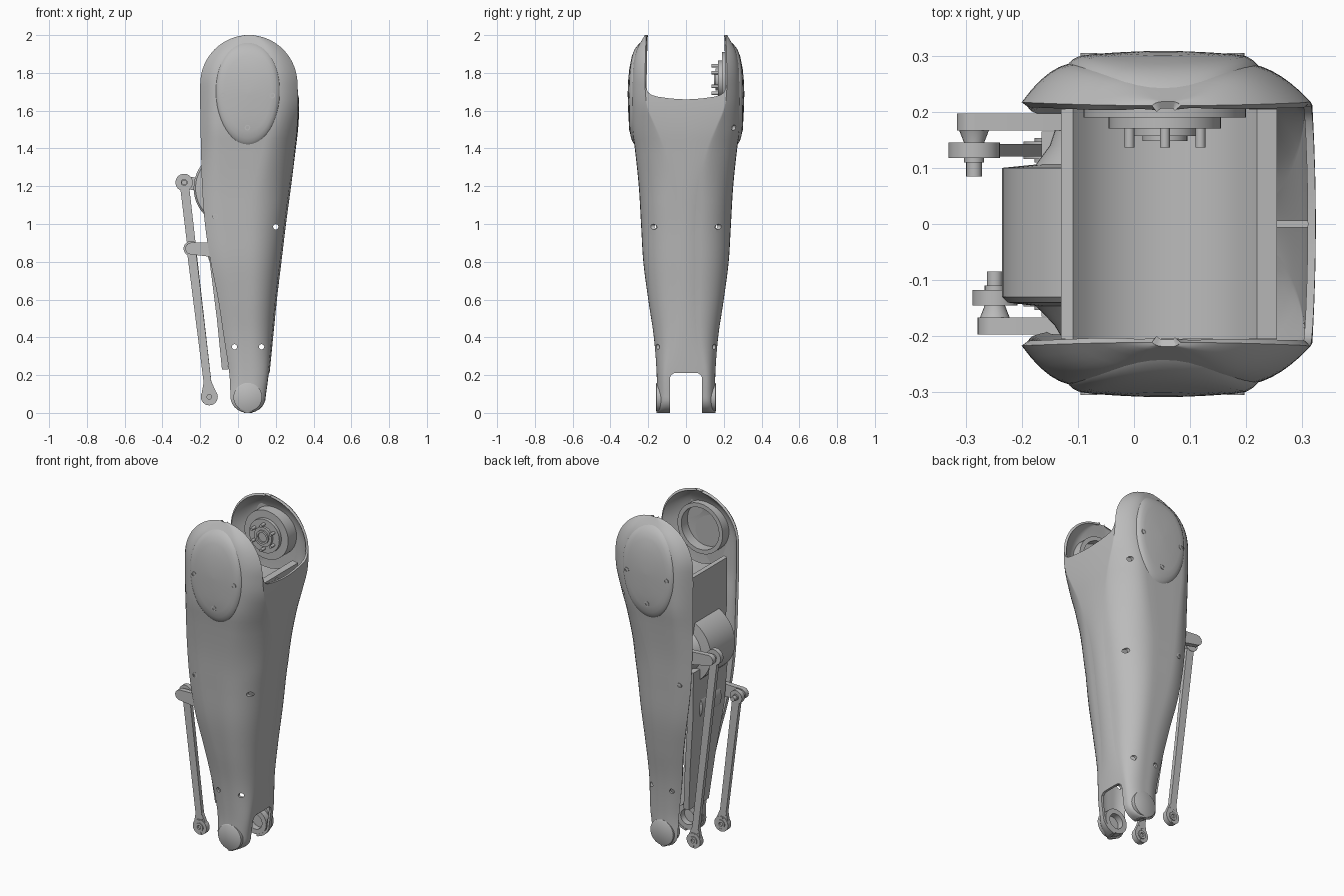
import bpy, bmesh
from math import sin, cos, pi, radians, sqrt, atan2, hypot, acos

if "Cube" in bpy.data.objects:
    bpy.data.objects.remove(bpy.data.objects["Cube"])

grey = bpy.data.materials.new("satin_grey")
grey.use_nodes = True
grey.diffuse_color = (0.5, 0.5, 0.5, 1)
grey.node_tree.nodes["Principled BSDF"].inputs["Base Color"].default_value = (0.5, 0.5, 0.5, 1)


def finish(name, bm, angle=35, recalc=True):
    if recalc:
        bmesh.ops.recalc_face_normals(bm, faces=bm.faces)
    mesh = bpy.data.meshes.new(name)
    bm.to_mesh(mesh)
    bm.free()
    obj = bpy.data.objects.new(name, mesh)
    bpy.context.collection.objects.link(obj)
    mesh.materials.append(grey)
    smooth(obj, angle)
    return obj


def smooth(obj, angle):
    bpy.ops.object.select_all(action="DESELECT")
    obj.select_set(True)
    bpy.context.view_layer.objects.active = obj
    bpy.ops.object.shade_smooth_by_angle(angle=radians(angle))


def loft(name, rings, angle=35):
    """Closed rings of equal length, capped at both ends."""
    bm = bmesh.new()
    rows = [[bm.verts.new(p) for p in ring] for ring in rings]
    n = len(rows[0])
    for a, b in zip(rows, rows[1:]):
        for i in range(n):
            bm.faces.new((a[i], a[(i + 1) % n], b[(i + 1) % n], b[i]))
    bm.faces.new(rows[0])
    bm.faces.new(rows[-1])
    return finish(name, bm, angle)


def prism_y(name, outline, y0, y1):
    return loft(name, [[(x, y, z) for x, z in outline] for y in (y0, y1)])


def circle(x, z, r, n=32):
    return [(x + r * cos(2 * pi * i / n), z + r * sin(2 * pi * i / n)) for i in range(n)]


def turned(name, x, z, steps, n=32):
    """Solid turned about a y axis; steps are (radius, y)."""
    return loft(name, [[(px, y, pz) for px, pz in circle(x, z, r, n)] for r, y in steps])


def tube(name, x, z, ro, ri, y0, y1, n=32):
    bm = bmesh.new()
    rows = [[bm.verts.new((px, y, pz)) for px, pz in circle(x, z, r, n)]
            for r, y in ((ro, y0), (ro, y1), (ri, y1), (ri, y0))]
    for k in range(4):
        a, b = rows[k], rows[(k + 1) % 4]
        for i in range(n):
            bm.faces.new((a[i], a[(i + 1) % n], b[(i + 1) % n], b[i]))
    return finish(name, bm)


def arm_outline(a, ra, b, rb, n=12):
    """Outline wrapping two circles."""
    base = atan2(b[1] - a[1], b[0] - a[0])
    t = acos((ra - rb) / hypot(b[0] - a[0], b[1] - a[1]))
    pts = []
    for c, r, s, e in ((b, rb, -t, t), (a, ra, t, 2 * pi - t)):
        for i in range(n + 1):
            u = base + s + (e - s) * i / n
            pts.append((c[0] + r * cos(u), c[1] + r * sin(u)))
    return pts


# Shell stations: height, rear x, front wall x, half width, rear rim half width, wall half width
STATIONS = [(0.085, -0.04, 0.145, 0.155, 0.135, 0.1), (0.2, -0.045, 0.16, 0.155, 0.13, 0.1),
            (0.4, -0.075, 0.18, 0.17, 0.145, 0.06), (0.6, -0.105, 0.2, 0.2, 0.175, 0.05),
            (0.8, -0.145, 0.224, 0.226, 0.2, 0.05), (1.0, -0.175, 0.248, 0.238, 0.208, 0.05),
            (1.2, -0.19, 0.275, 0.25, 0.212, 0.065), (1.4, -0.196, 0.3, 0.271, 0.215, 0.115),
            (1.5, -0.198, 0.312, 0.284, 0.217, 0.155), (1.62, -0.2, 0.318, 0.287, 0.217, 0.205),
            (1.74, -0.2, 0.315, 0.287, 0.217, 0.217), (1.84, 0, 0, 0.28, 0.216, 0.216),
            (1.92, 0, 0, 0.262, 0.214, 0.214), (2.0, 0, 0, 0.218, 0.211, 0.211)]


def station(z, col):
    """Smooth interpolation of one station column."""
    z = max(z, STATIONS[0][0])
    last = len(STATIONS) - 1 if col > 2 else 10
    k = next((i for i in range(last) if z <= STATIONS[i + 1][0]), last - 1)
    p = [STATIONS[min(max(k + d, 0), last)] for d in (-1, 0, 1, 2)]
    h = p[2][0] - p[1][0]
    t = min((z - p[1][0]) / h, 1)
    m1 = (p[2][col] - p[0][col]) / (p[2][0] - p[0][0]) * h
    m2 = (p[3][col] - p[1][col]) / (p[3][0] - p[1][0]) * h
    a, b = p[1][col], p[2][col]
    return (a + m1 * t + (3 * (b - a) - 2 * m1 - m2) * t * t
            + (2 * (a - b) + m1 + m2) * t ** 3)


def section(z):
    """Rear x, front x, rear corner depth, front corner depth, front corner fullness."""
    xl, xr = station(min(z, 1.74), 1), station(min(z, 1.74), 2)
    s = 1
    if z > 1.74:
        s = sqrt(max(1 - ((z - 1.74) / 0.26) ** 2, 0.01))
    elif z < 0.085:
        s = sqrt(max(1 - ((0.085 - z) / 0.085) ** 2, 0.05))
    mid, hw = (xl + xr) / 2, (xr - xl) / 2 * s
    k = min(max((z - 1.1) / 0.55, 0), 1)
    return mid - hw, mid + hw, min(0.1, hw * 0.7), hw * (0.9 - 0.4 * k), 0.5 + 0.5 * k


def shell_y(x, z):
    xl, xr, al, ar, power = section(z)
    w, rim, wall = (station(z, c) for c in (3, 4, 5))
    tl = max(min((x - xl) / al, 1), 0)
    tr = max(min((xr - x) / ar, 1), 0)
    return min(rim + (w - rim) * (1 - (1 - tl) ** 2),
               wall + (w - wall) * (1 - (1 - tr) ** 2) ** power)


# Outer shell: C-shaped sections open at the rear, front wall ending in a saddle
SADDLE = [(0.97, 1.715), (0.93, 1.697), (0.85, 1.683), (0.7, 1.674), (0.45, 1.666), (0.2, 1.661), (0, 1.66)]
heights = [0.085 - 0.085 * cos(pi / 2 * i / 7) for i in range(7)]
heights += [0.085 + 1.655 * i / 40 for i in range(41)]
heights += [1.74 + 0.26 * sin(pi / 2 * i / 16) for i in range(1, 17)]
bm = bmesh.new()
rows = []
for z in heights:
    xl, xr, al, ar, power = section(z)
    xs = [xl + al * i / 6 for i in range(7)]
    xs += [xl + al + (xr - ar - xl - al) * i / 4 for i in range(1, 4)]
    xs += [xr - ar + ar * sin(pi / 2 * i / 10) for i in range(11)]
    half = [(x, shell_y(x, z), z) for x in xs]
    for f, top in SADDLE:
        zz = z if z < 1.4 else 1.4 + (min(z, 1.74) - 1.4) * (top - 1.4) / 0.34
        half.append((section(zz)[1] + 0.006 * (1 - f * f), station(zz, 5) * f, zz))
    rows.append([bm.verts.new(p) for p in half + [(x, -y, z) for x, y, z in reversed(half[:-1])]])
side_count = len(xs)
for z, a, b in zip(heights, rows, rows[1:]):
    for i in range(len(a) - 1):
        on_wall = side_count - 1 <= i < len(a) - side_count
        if z < 1.739 or not on_wall:
            bm.faces.new((a[i], b[i], b[i + 1], a[i + 1]))
bmesh.ops.delete(bm, geom=[v for v in bm.verts if not v.link_faces], context="VERTS")
shell = finish("outer_shell", bm, recalc=False)
sol = shell.modifiers.new("wall", "SOLIDIFY")
sol.thickness, sol.offset = 0.014, -1
bpy.ops.object.modifier_apply(modifier=sol.name)

# Ankle slot and screw holes cut through the shell
slot_half = [(0.086, -0.1), (0.086, 0.18), (0.08, 0.2), (0.06, 0.212)]
slot = slot_half + [(-y, z) for y, z in reversed(slot_half)]
cutters = [loft("ankle_cutter", [[(x, y, z) for y, z in slot] for x in (-0.5, 0.5)])]
for x, z, y0 in ((0.2, 0.985, -0.5), (-0.018, 0.35, -0.5), (0.125, 0.35, -0.5), (0.24, 1.51, 0.19)):
    cutters.append(turned("hole_cutter", x, z, [(0.014, y0), (0.014, 0.5)], 16))
for cutter in cutters:
    cutter.hide_render = True
    mod = shell.modifiers.new("cut", "BOOLEAN")
    mod.object, mod.solver = cutter, "EXACT"
    bpy.context.view_layer.objects.active = shell
    bpy.ops.object.modifier_apply(modifier=mod.name)
    bpy.data.objects.remove(cutter)
smooth(shell, 40)


def cap_outline(s, n=48):
    for i in range(n):
        a = 2 * pi * i / n
        yield 0.052 + 0.168 * s * cos(a) * (1 + 0.05 * sin(a)), 1.69 + 0.268 * s * sin(a)


for side, label in ((-1, "front"), (1, "back")):
    # Raised oval knee cover following the shell
    rings = []
    for s, lift in ((1.02, -0.004), (1, 0.001), (0.95, 0.007), (0.88, 0.012), (0.75, 0.015),
                    (0.5, 0.018), (0.25, 0.02), (0.02, 0.021)):
        rings.append([(x, side * (shell_y(x, z) + lift), z) for x, z in cap_outline(s)])
    loft(label + "_knee_cover", rings, 30)
    # Screws
    for x, z, lift in ((-0.08, 1.68, 0.014), (0.182, 1.68, 0.014), (0.05, 1.51, 0.015), (-0.12, 1.04, 0)):
        y = side * (shell_y(x, z) + lift)
        tube(label + "_screw_rim", x, z, 0.015, 0.009, y - side * 0.01, y + side * 0.003, 16)
    # Ankle lugs and bearing rings
    tube(label + "_ankle_lug", 0.052, 0.083, 0.074, 0.045, side * 0.088, side * 0.135)
    turned(label + "_ankle_cap", 0.052, 0.083, [(0.076, side * 0.125), (0.076, side * 0.155), (0.07, side * 0.159)])

# Knee drive on the back ear, bearing ring on the front ear
KX, KZ = 0.055, 1.765
turned("knee_drive", KX, KZ, [(0.145, 0.27), (0.145, 0.19), (0.1, 0.19), (0.1, 0.17),
                              (0.058, 0.17), (0.058, 0.157)], 48)
tube("knee_drive_hub", KX, KZ, 0.04, 0.028, 0.148, 0.165)
for i in range(6):
    a = pi * i / 3 + pi / 6
    turned("drive_pin", KX + 0.073 * cos(a), KZ + 0.073 * sin(a), [(0.009, 0.175), (0.009, 0.136)], 12)
tube("knee_bearing_ring", KX, KZ, 0.15, 0.125, -0.272, -0.212, 48)

# Inner housing with a round trough under the knee
trough = [(KX + 0.2 * cos(radians(a)), KZ + 0.2 * sin(radians(a))) for a in range(-145, -34, 10)]
prism_y("inner_housing", [(-0.13, 1.645)] + trough + [(0.255, 1.645), (0.22, 1.45), (0.14, 1.08),
                                                      (-0.1, 1.08), (-0.13, 1.38)], -0.205, 0.205)
prism_y("wall_rib", [(0.24, 1.63), (0.312, 1.63), (0.29, 1.4), (0.2, 1.4)], -0.006, 0.006)

# Rear lower cover, a narrowing sheet between the shell edges
cover = []
for z, x, hy in ((1.1, -0.165, 0.165), (0.8, -0.15, 0.15), (0.5, -0.112, 0.12), (0.23, -0.085, 0.095)):
    cover.append([(x, -hy, z), (x, hy, z), (x + 0.035, hy, z), (x + 0.035, -hy, z)])
loft("rear_cover", cover)

# Ankle actuators: flared upper drum and smaller lower drum
turned("upper_actuator", -0.035, 1.19, [(0.095, -0.2), (0.107, -0.18), (0.14, -0.146), (0.19, -0.14), (0.2, -0.13),
                                        (0.2, 0.1), (0.14, 0.106), (0.115, 0.14), (0.095, 0.2)], 48)
turned("lower_actuator", -0.05, 0.86, [(0.045, -0.17), (0.085, -0.14), (0.085, -0.105), (0.115, -0.1),
                                       (0.115, 0.08), (0.095, 0.1)], 48)

# Cranks and pushrods
FOOT = (-0.152, 0.085)
for label, side, hub, eye, eye_r in (("upper", 1, (-0.06, 1.19), (-0.285, 1.22), 0.046),
                                     ("lower", -1, (-0.05, 0.86), (-0.248, 0.87), 0.04)):
    prism_y(label + "_crank", arm_outline(hub, 0.045, eye, 0.031), side * 0.167, side * 0.197)
    turned(label + "_crank_stud", *eye, [(ra, side * y) for ra, y in (
        (0.027, 0.168), (0.018, 0.145), (0.018, 0.11), (0.014, 0.11), (0.014, 0.085))], 20)
    tube(label + "_rod_eye", *eye, eye_r, 0.017, side * 0.118, side * 0.145)
    prism_y(label + "_pushrod", arm_outline(FOOT, 0.02, eye, 0.024), side * 0.12, side * 0.143)
    tube(label + "_rod_foot", *FOOT, 0.045, 0.024, side * 0.116, side * 0.147)
    prism_y(label + "_rod_foot_neck", arm_outline(FOOT, 0.043, (FOOT[0] - 0.01, 0.17), 0.018),
            side * 0.121, side * 0.142)
    tube(label + "_foot_bushing", *FOOT, 0.025, 0.012, side * 0.11, side * 0.153, 20)
    for dx, dz in ((0.004, -0.034), (-0.004, 0.036)):
        turned(label + "_foot_rivet", FOOT[0] + dx, FOOT[1] + dz, [(0.008, side * 0.114), (0.008, side * 0.149)], 10)
